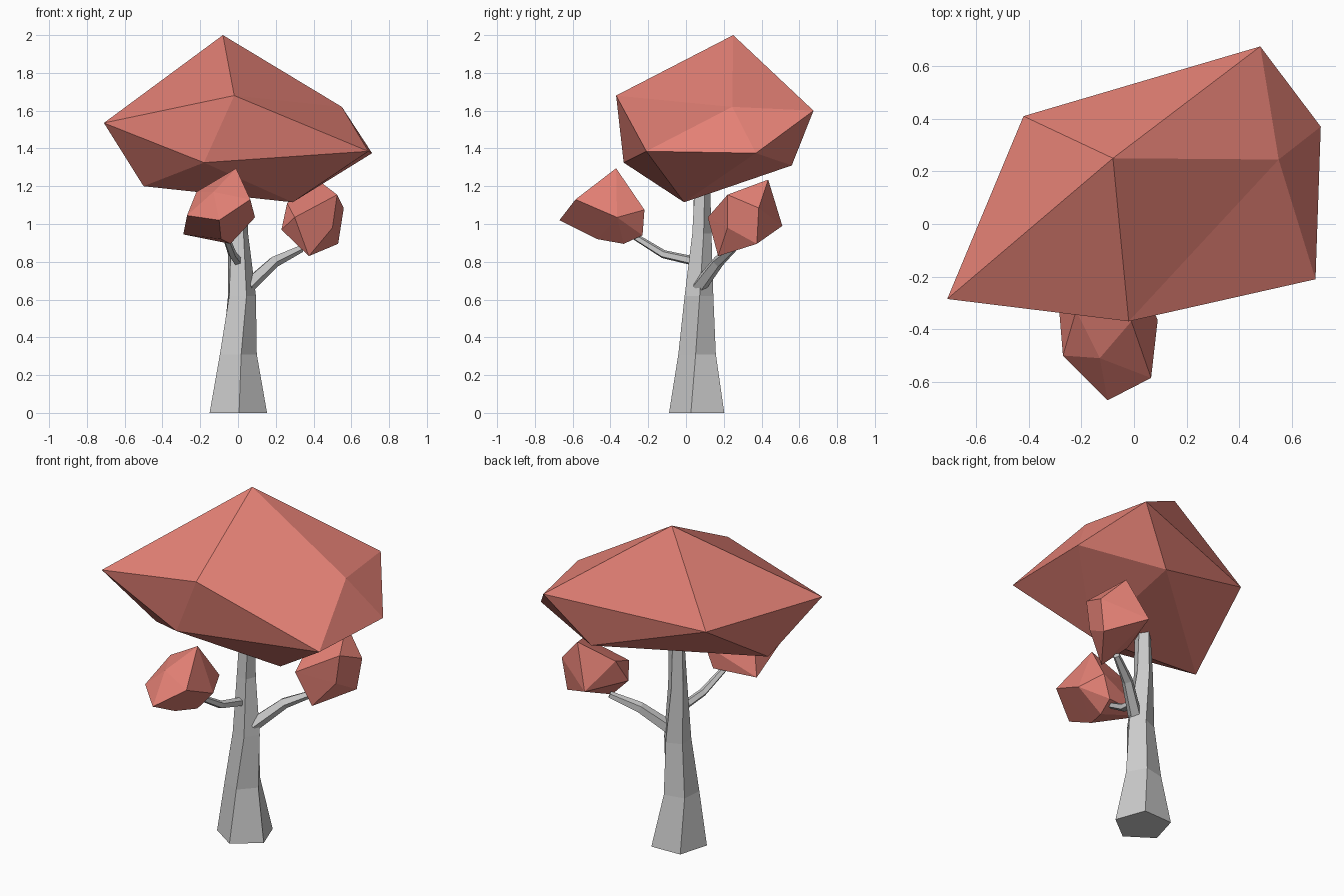
import bpy, bmesh
from math import cos, sin, tau, radians
from mathutils import Vector

if "Cube" in bpy.data.objects:
    bpy.data.objects.remove(bpy.data.objects["Cube"])

red = bpy.data.materials.new("red_leaves")
red.diffuse_color = (0.78, 0.22, 0.18, 1)
red.use_nodes = True
red.node_tree.nodes["Principled BSDF"].inputs["Base Color"].default_value = red.diffuse_color


def finish(name, bm, material=None):
    bmesh.ops.recalc_face_normals(bm, faces=bm.faces[:])
    mesh = bpy.data.meshes.new(name)
    bm.to_mesh(mesh)
    bm.free()
    if material:
        mesh.materials.append(material)
    obj = bpy.data.objects.new(name, mesh)
    bpy.context.collection.objects.link(obj)
    return obj


def leaf_clump(name, corners):
    """Faceted clump: hull around a few corners."""
    bm = bmesh.new()
    for co in corners:
        bm.verts.new(co)
    bmesh.ops.convex_hull(bm, input=bm.verts[:])
    loose = [v for v in bm.verts if not v.link_faces]
    bmesh.ops.delete(bm, geom=loose, context='VERTS')
    return finish(name, bm, red)


def crown(name, top, upper, lower, bottom):
    """Distorted icosahedron: two poles and two rings of five."""
    bm = bmesh.new()
    t, b = bm.verts.new(top), bm.verts.new(bottom)
    up = [bm.verts.new(c) for c in upper]
    lo = [bm.verts.new(c) for c in lower]
    for i in range(5):
        j = (i + 1) % 5
        bm.faces.new((t, up[i], up[j]))
        bm.faces.new((up[i], lo[i], up[j]))
        bm.faces.new((up[j], lo[i], lo[j]))
        bm.faces.new((b, lo[j], lo[i]))
    return finish(name, bm, red)


def limb(name, path, radii, sides=5, phase=0, twist=0, upright=False):
    """Tapered faceted tube along a path."""
    bm = bmesh.new()
    pts = [Vector(p) for p in path]
    rings = []
    for i, (p, r) in enumerate(zip(pts, radii)):
        d = pts[min(i + 1, len(pts) - 1)] - pts[max(i - 1, 0)]
        if upright:
            d = Vector((0, 0, 1))
            u, v = Vector((1, 0, 0)), Vector((0, 1, 0))
        else:
            u = d.cross(Vector((0, 0, 1))).normalized()
            v = u.cross(d).normalized()
        ring = []
        for k in range(sides):
            a = radians(phase + twist * i) + tau * k / sides
            ring.append(bm.verts.new(p + u * r * cos(a) + v * r * sin(a)))
        rings.append(ring)
    for lower, upper in zip(rings, rings[1:]):
        for k in range(sides):
            n = (k + 1) % sides
            bm.faces.new((lower[k], lower[n], upper[n], upper[k]))
    bm.faces.new(rings[0])
    bm.faces.new(rings[-1])
    return finish(name, bm)


# Trunk and two side branches
limb("trunk",
     [(0, .07, 0), (-.005, .062, .31), (.015, .067, .62), (0, .08, .95), (.005, .082, 1.24)],
     [.16, .105, .08, .055, .045], phase=-88, twist=10, upright=True)
limb("front_branch", [(0, .06, .8), (-.03, -.12, .84), (-.07, -.29, .945)], [.026, .023, .018])
limb("right_branch", [(.05, .07, .67), (.19, .17, .8), (.335, .25, .87)], [.04, .032, .02])

# Main canopy
crown("main_canopy", (-.08, .25, 2.0),
      [(-.02, -.37, 1.68), (.55, .245, 1.62), (.48, .675, 1.6), (-.42, .41, 1.51), (-.71, -.285, 1.535)],
      [(.69, -.21, 1.385), (.71, .37, 1.375), (.24, .56, 1.31), (-.5, -.07, 1.2), (-.18, -.33, 1.325)],
      (.29, -.01, 1.115))

# Small clumps at the branch tips
leaf_clump("front_clump", [
    (-.01, -.37, 1.295), (.065, -.585, 1.13), (-.13, -.51, 1.17), (-.22, -.33, 1.17),
    (.09, -.365, 1.035), (-.10, -.67, 1.02), (-.27, -.5, 1.045), (.03, -.22, 1.075),
    (-.29, -.26, .945), (-.09, -.47, .92), (-.04, -.33, .895), (-.02, -.23, .94)])
leaf_clump("right_clump", [
    (.42, .435, 1.235), (.525, .22, 1.155), (.56, .385, 1.085), (.26, .3, 1.11),
    (.30, .115, 1.035), (.23, .22, .97), (.32, .51, .99), (.5, .22, .98),
    (.53, .375, .895), (.375, .17, .83)])
